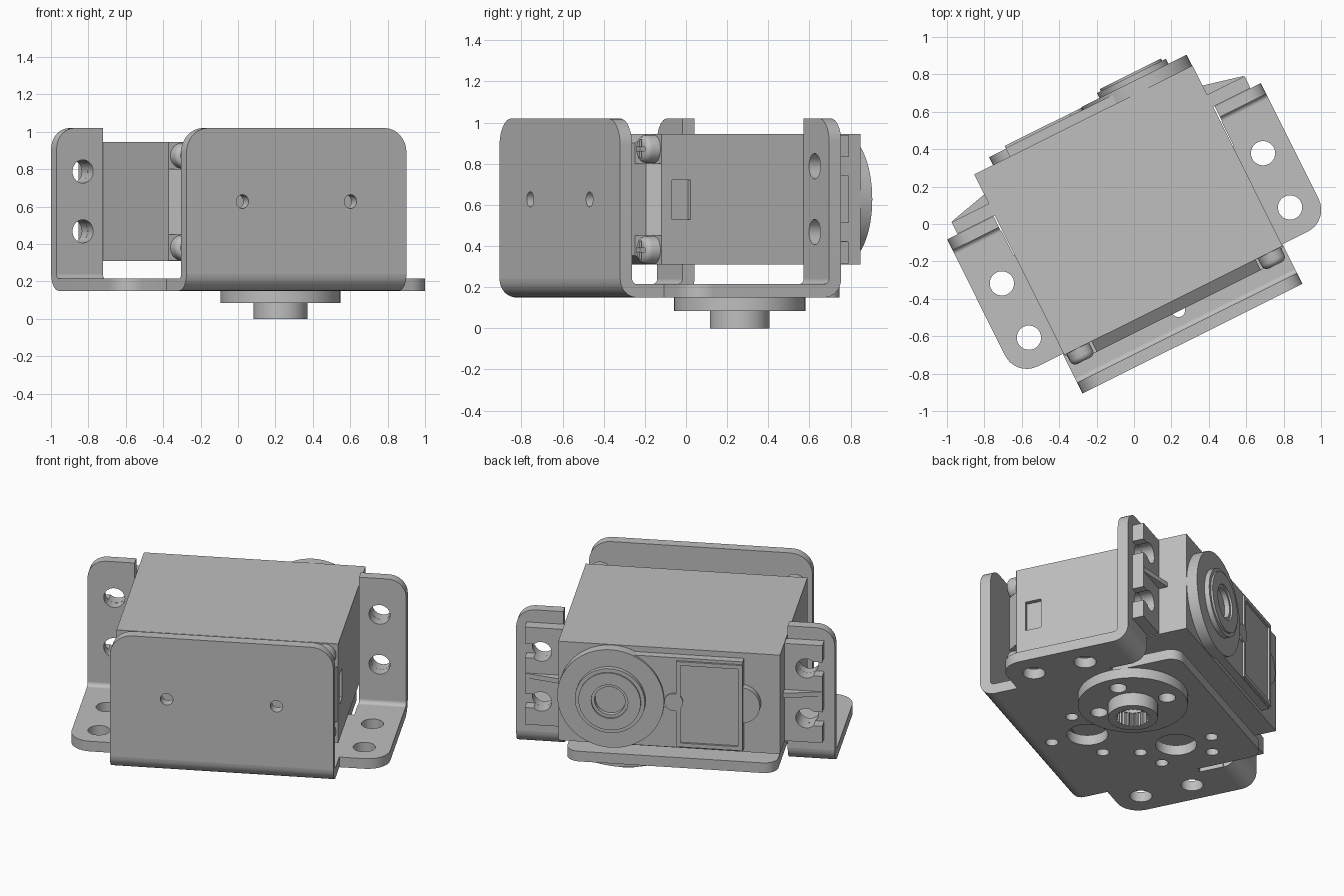
import bpy, bmesh, math
from mathutils import Matrix, Vector

cube = bpy.data.objects.get("Cube")
if cube:
    bpy.data.objects.remove(cube, do_unlink=True)

grey = bpy.data.materials.new("plain grey")
grey.use_nodes = True
grey.diffuse_color = (0.52, 0.52, 0.52, 1)
grey.node_tree.nodes["Principled BSDF"].inputs["Base Color"].default_value = (0.52, 0.52, 0.52, 1)

TURN = Matrix.Translation((.007, 0, 0)) @ Matrix.Rotation(math.radians(26.5), 4, 'Z')
FLAT = Matrix.Identity(4)                                  # outline in x, y
FACE = Matrix.Rotation(math.pi / 2, 4, 'X')                # outline in x, z
SIDE = Matrix(((0, 0, 1, 0), (1, 0, 0, 0), (0, 1, 0, 0), (0, 0, 0, 1)))  # outline in y, z
THICK = 0.065
BEND = 0.09
parts = []


def add(name, mesh, keep=True):
    ob = bpy.data.objects.new(name, mesh)
    bpy.context.scene.collection.objects.link(ob)
    if keep:
        mesh.materials.clear()
        mesh.materials.append(grey)
        parts.append(ob)
    return ob


def evaluated_mesh(ob):
    deps = bpy.context.evaluated_depsgraph_get()
    deps.update()
    return bpy.data.meshes.new_from_object(ob.evaluated_get(deps))


def circle(x, y, r, n=32):
    return [(x + r * math.cos(2 * math.pi * i / n), y + r * math.sin(2 * math.pi * i / n))
            for i in range(n)]


def rounded(corners, n=8):
    """Polygon from (x, y, radius) corners, all right angles."""
    out = []
    for i, (x, y, r) in enumerate(corners):
        p = Vector((x, y))
        if r == 0:
            out.append((x, y))
            continue
        a = (Vector(corners[i - 1][:2]) - p).normalized() * r
        b = (Vector(corners[(i + 1) % len(corners)][:2]) - p).normalized() * r
        for k in range(n + 1):
            t = math.pi / 2 * k / n
            out.append(tuple(p + a * (1 - math.sin(t)) + b * (1 - math.cos(t))))
    return out


def plate(name, loops, low, high, plane=FLAT, keep=True):
    """Fill the first loop, with the others as holes, between two levels."""
    curve = bpy.data.curves.new(name, 'CURVE')
    curve.dimensions = '2D'
    curve.fill_mode = 'BOTH'
    curve.extrude = (high - low) / 2
    for loop in loops:
        s = curve.splines.new('POLY')
        s.points.add(len(loop) - 1)
        for pt, (x, y) in zip(s.points, loop):
            pt.co = (x, y, 0, 1)
        s.use_cyclic_u = True
    tmp = add(name, curve, False)
    mesh = evaluated_mesh(tmp)
    bpy.data.objects.remove(tmp, do_unlink=True)
    mid = (low + high) / 2
    # the face plane looks along -y, so its levels are given as y
    shift = Matrix.Translation((0, 0, -mid if plane is FACE else mid))
    bm = bmesh.new()
    bm.from_mesh(mesh)
    bmesh.ops.remove_doubles(bm, verts=bm.verts, dist=1e-5)
    bmesh.ops.transform(bm, matrix=plane @ shift, verts=bm.verts)
    bmesh.ops.recalc_face_normals(bm, faces=bm.faces)
    bm.to_mesh(mesh)
    bm.free()
    mesh.name = name
    return add(name, mesh, keep)


def rect(x0, x1, y0, y1):
    return [(x0, y0), (x1, y0), (x1, y1), (x0, y1)]


def box(x0, x1, y0, y1, z0, z1):
    return plate("cutter", [rect(x0, x1, z0, z1)], y0, y1, FACE, False)


def cut(ob, cutters):
    for c in cutters:
        m = ob.modifiers.new("cut", 'BOOLEAN')
        m.object = c
        m.solver = 'EXACT'
    mesh = evaluated_mesh(ob)
    ob.modifiers.clear()
    ob.data = mesh
    for c in cutters:
        bpy.data.objects.remove(c, do_unlink=True)


def bend(name, y, direction, x0, x1):
    """Quarter bend joining the base to an upright whose outer face is at y."""
    cy, cz = y - direction * BEND, 0.15 + BEND
    arc = [(math.sin(t), math.cos(t)) for t in (math.pi / 2 * k / 8 for k in range(9))]
    outer = [(cy + direction * BEND * s, cz - BEND * c) for s, c in arc]
    inner = [(cy + direction * (BEND - THICK) * s, cz - (BEND - THICK) * c) for s, c in arc]
    plate(name, [outer + inner[::-1]], x0, x1, SIDE)


# Bracket base with ears, bearing holes and screw holes
half = [(.657, -.595, 0), (.657, -.448, 0), (.937, -.448, .13), (.937, .285, 0), (.657, .285, 0),
        (.657, .14, 0), (.62, .14, 0), (.62, .555, .08)]
outline = rounded(half + [(-x, y, r) for x, y, r in reversed(half)])
holes = [circle(0, -.29, .12)]
holes += [circle(.225 * a, -.29 + .225 * b, .037, 20) for a, b in ((1, 0), (-1, 0), (0, 1), (0, -1))]
for s in (1, -1):
    holes += [circle(s * .78, v, .065) for v in (.034, -.29)]
    holes.append(circle(s * .313, .136, .12))
    holes += [circle(s * .313, .136 + d, .037, 20) for d in (.225, -.225)]
    holes += [circle(s * .475, .136 + d, .037, 20) for d in (.16, -.16)]
plate("bracket_base", [outline] + holes, .15, .15 + THICK)

# Front upright
front = rounded([(-.657, .24, 0), (.657, .24, 0), (.657, 1.02, .13), (-.657, 1.02, .13)])
plate("bracket_front", [front] + [circle(s * .323, .627, .037, 24) for s in (1, -1)],
      -.685, -.685 + THICK, FACE)
bend("front_bend", -.685, -1, -.657, .657)

for s, side in ((1, "left"), (-1, "right")):
    # Bracket tabs
    tab = rounded([(s * .66, .24, 0), (s * .937, .24, 0), (s * .937, 1.02, .11), (s * .66, 1.02, 0)])
    plate(side + "_tab", [tab] + [circle(s * .78, z, .062) for z in (.468, .788)],
          .375 - THICK, .375, FACE)
    bend(side + "_tab_bend", .375, 1, min(s * .66, s * .937), max(s * .66, s * .937))

    # Motor lugs with open keyhole slots
    lug = [(.64, .315), (.875, .315)]
    for z in (.468, .788):
        lug.append((.875, z - .045))
        for k in range(21):
            a = math.radians(-46 - 268 * k / 20)
            lug.append((.78 + .062 * math.cos(a), z + .062 * math.sin(a)))
        lug.append((.875, z + .045))
    lug += [(.875, .94), (.64, .94)]
    plate(side + "_lug", [[(s * x, z) for x, z in lug]], .376, .447, FACE)
    plate(side + "_lug_rib", [[(s * .64, .44), (s * .87, .44), (s * .87, .45), (s * .64, .505)]],
          .615, .645)

# Motor case with a tapered nose, screw pockets and a side window
case = plate("motor_case", [rect(-.652, .652, .31, .945)], -.457, .622, FACE)
bm = bmesh.new()
bm.from_mesh(case.data)
bmesh.ops.dissolve_limit(bm, angle_limit=.01, verts=bm.verts, edges=bm.edges)
bm.normal_update()
nose = min(bm.faces, key=lambda f: f.calc_center_median().y)
bmesh.ops.inset_region(bm, faces=[nose], thickness=.045, depth=.063, use_even_offset=True)
bmesh.ops.recalc_face_normals(bm, faces=bm.faces)
bm.to_mesh(case.data)
bm.free()
pockets = [box(min(s * .49, s * .7), max(s * .49, s * .7), -.6, -.458, z0, z1)
           for s in (1, -1) for z0, z1 in ((.2, .45), (.8, 1.05))]
cut(case, pockets + [box(.625, .7, -.4, -.3, .53, .72)])

# Case screws
for s, side in ((1, "left"), (-1, "right")):
    for z, level in ((.38, "lower"), (.872, "upper")):
        head = plate(f"{side}_{level}_screw", [circle(s * .572, z, .068)], -.532, -.44, FACE)
        bm = bmesh.new()
        bm.from_mesh(head.data)
        rim = [e for e in bm.edges if all(v.co.y < -.52 for v in e.verts)
               and len(e.link_faces) == 2 and e.calc_face_angle() > 1]
        bmesh.ops.bevel(bm, geom=rim, offset=.03, segments=4, profile=.5, affect='EDGES')
        bm.to_mesh(head.data)
        bm.free()
        x = s * .572
        cut(head, [box(x - a, x + a, -.6, -.512, z - b, z + b) for a, b in ((.045, .01), (.01, .045))])

# Gear cover on the back of the case
U, Z = .335, .628
plate("gear_cover", [rect(-.44, U, .335, .91)], .6, .672, FACE)
plate("gear_cover_disc", [circle(U, Z, .314, 64)], .6, .688, FACE)
plate("bearing_ring", [circle(U, Z, .206, 48), circle(U, Z, .09)], .68, .718, FACE)
plate("bearing_lip", [circle(U, Z, .183, 48), circle(U, Z, .108)], .712, .73, FACE)
plate("cover_frame", [rect(-.44, -.05, .345, .892), rect(-.415, -.075, .37, .867)], .665, .685, FACE)
plate("cover_tab", [circle(-.035, Z, .055)], .66, .684, FACE)
plate("cover_bulge", [circle(-.425, Z, .115, 40)], .6, .668, FACE)

# Output horn under the base
H, V = .313, .135
plate("horn_disc", [circle(H, V, .32, 64), circle(H, V, .09)]
      + [circle(H + .215 * a, V + .215 * b, .05, 24) for a, b in ((1, 0), (-1, 0), (0, 1), (0, -1))],
      .085, .15)
teeth = [(H + r * math.cos(t), V + r * math.sin(t))
         for r, t in (((.1, .09)[i // 2 % 2], 2 * math.pi * i / 96) for i in range(96))]
plate("horn_hub", [circle(H, V, .145, 48), teeth], 0, .085)

# Turn everything and smooth the curved walls
bpy.ops.object.select_all(action='DESELECT')
for ob in parts:
    ob.matrix_world = TURN
    ob.select_set(True)
bpy.context.view_layer.objects.active = parts[0]
bpy.ops.object.shade_smooth_by_angle(angle=math.radians(30))
